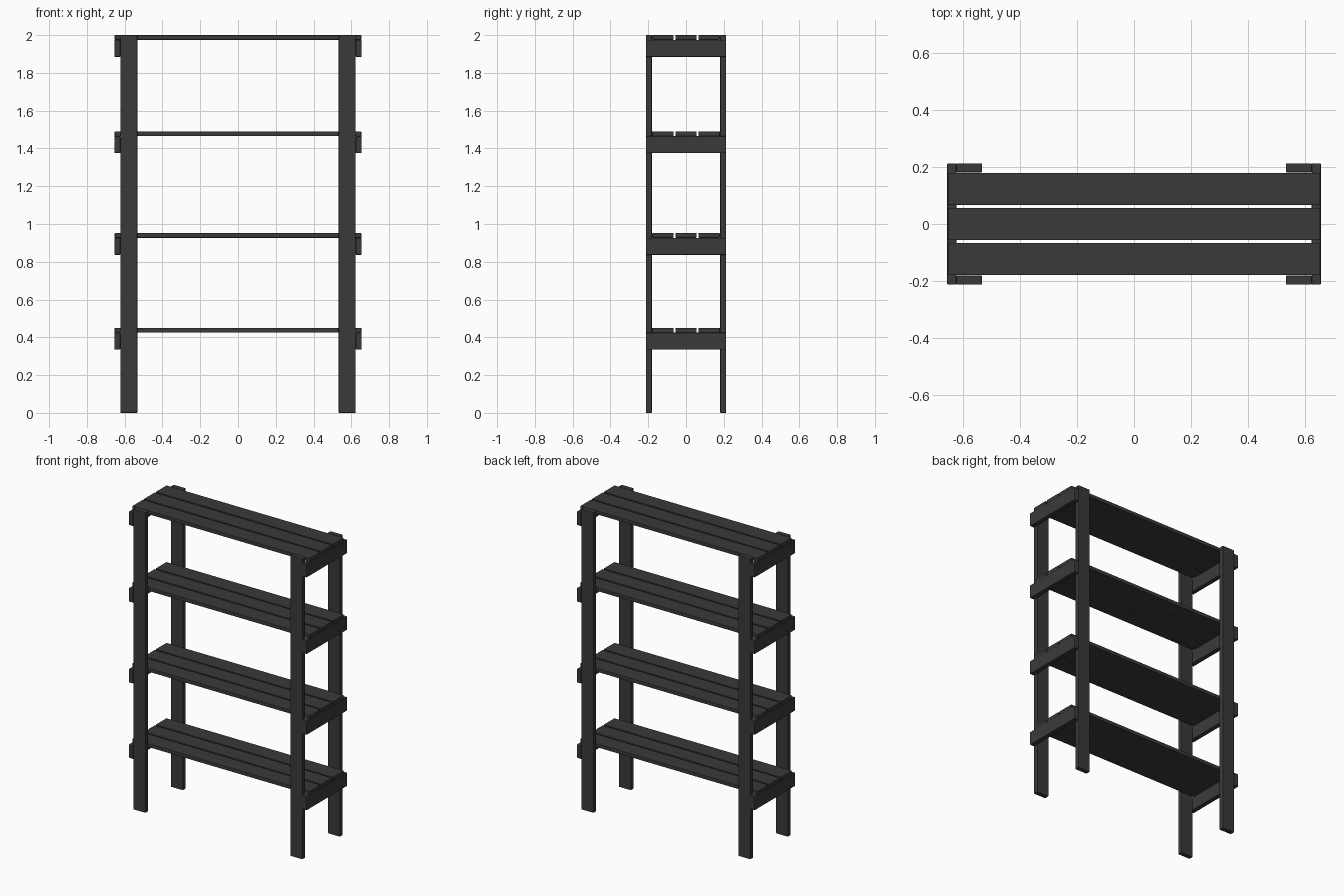
import bpy
import bmesh
from mathutils import Matrix, Vector

cube = bpy.data.objects.get("Cube")
if cube:
    bpy.data.objects.remove(cube, do_unlink=True)

charcoal = bpy.data.materials.new("charcoal")
charcoal.use_nodes = True
colour = (0.042, 0.042, 0.042, 1)
charcoal.diffuse_color = colour
charcoal.node_tree.nodes["Principled BSDF"].inputs["Base Color"].default_value = colour


def board(name, centre, size):
    """Add a board with slightly eased edges."""
    bm = bmesh.new()
    bmesh.ops.create_cube(bm, size=1, matrix=Matrix.Diagonal(Vector(size)).to_4x4())
    mesh = bpy.data.meshes.new(name)
    bm.to_mesh(mesh)
    bm.free()
    mesh.materials.append(charcoal)
    obj = bpy.data.objects.new(name, mesh)
    obj.location = centre
    bpy.context.collection.objects.link(obj)
    bevel = obj.modifiers.new("eased_edges", 'BEVEL')
    bevel.width = 0.003
    bevel.segments = 2


HEIGHT = 2.0
HALF_WIDTH, HALF_DEPTH = 0.655, 0.213
THICK = 0.032           # posts and rails
POST_WIDTH = 0.09
RAIL_HEIGHT = 0.09
PLANK_WIDTH, PLANK_THICK, PLANK_PITCH = 0.113, 0.025, 0.123
SHELF_TOPS = (0.45, 0.952, 1.49, HEIGHT)
SIDES = (("right", -1), ("left", 1))

# Four corner posts
for side, sx in SIDES:
    for end, sy in (("front", -1), ("back", 1)):
        board(f"{end}_{side}_post",
              (sx * (HALF_WIDTH - THICK - POST_WIDTH / 2),
               sy * (HALF_DEPTH - THICK / 2), HEIGHT / 2),
              (POST_WIDTH, THICK, HEIGHT))

for level, top in enumerate(SHELF_TOPS, 1):
    # Rails on the outside of the posts
    for side, sx in SIDES:
        board(f"shelf_{level}_{side}_rail",
              (sx * (HALF_WIDTH - THICK / 2), 0, top - PLANK_THICK - RAIL_HEIGHT / 2),
              (THICK, HALF_DEPTH * 2, RAIL_HEIGHT))
    # Three planks resting on the rails
    for i, row in enumerate(("front", "middle", "back")):
        board(f"shelf_{level}_{row}_plank",
              (0, (i - 1) * PLANK_PITCH, top - PLANK_THICK / 2),
              (HALF_WIDTH * 2 - 0.004, PLANK_WIDTH, PLANK_THICK))
